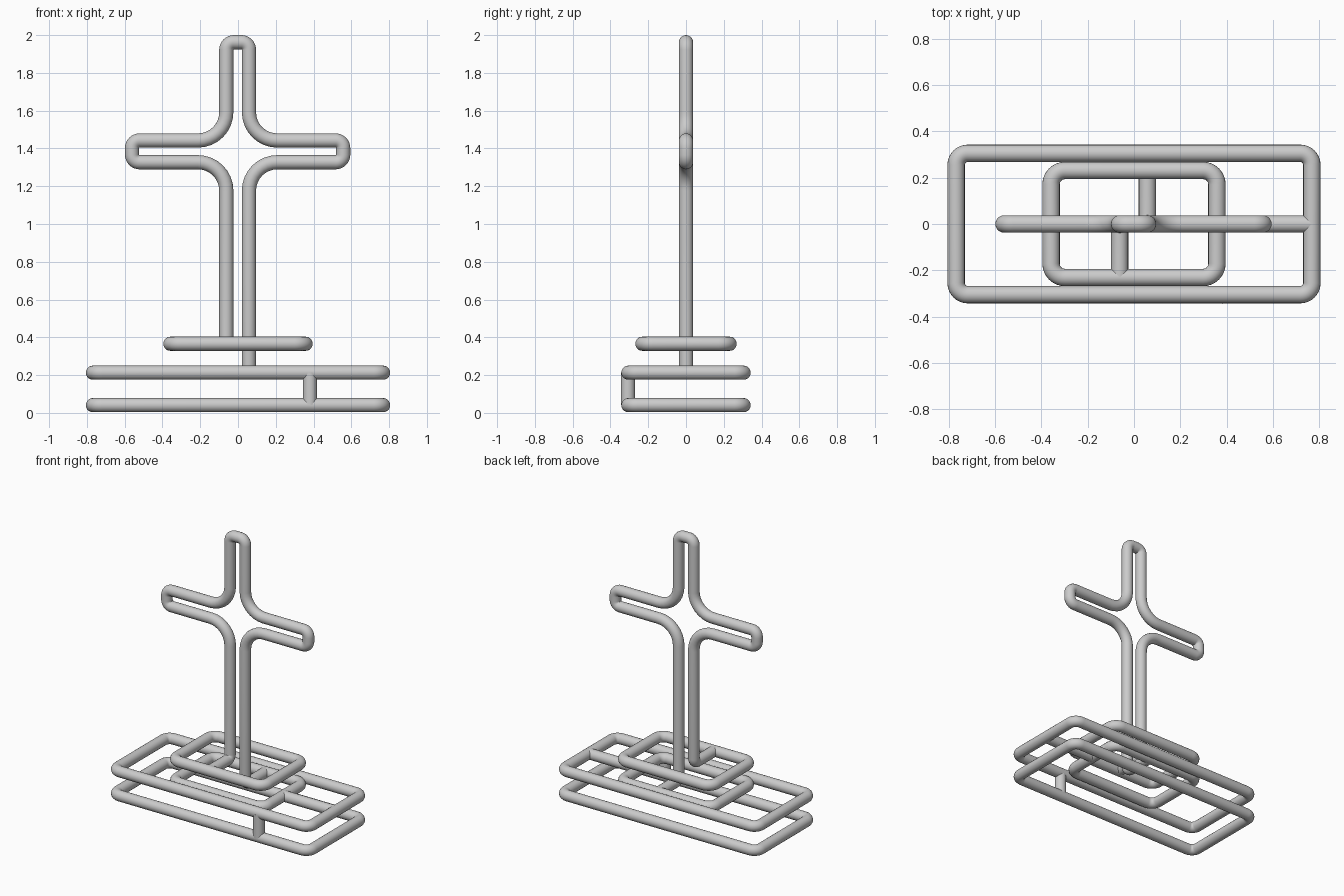
import bpy
from mathutils import Vector

if "Cube" in bpy.data.objects:
    bpy.data.objects.remove(bpy.data.objects["Cube"])

R = 0.0375  # rod radius


def fillet(points, closed, steps=8):
    """Round each corner; points are (x, y, z, corner_radius)."""
    out, n = [], len(points)
    for i, (x, y, z, r) in enumerate(points):
        p = Vector((x, y, z))
        if r == 0 or (not closed and i in (0, n - 1)):
            out.append(p)
            continue
        a = (Vector(points[i - 1][:3]) - p).normalized()
        b = (Vector(points[(i + 1) % n][:3]) - p).normalized()
        centre = p + (a + b) * r          # all corners are right angles
        for k in range(steps + 1):
            out.append(centre + (-b).slerp(-a, k / steps) * r)
    return out


def rod(name, points, closed=False):
    path = fillet(points, closed)
    cu = bpy.data.curves.new(name, 'CURVE')
    cu.dimensions = '3D'
    cu.bevel_depth = R
    cu.bevel_resolution = 8
    cu.use_fill_caps = not closed
    sp = cu.splines.new('POLY')
    sp.points.add(len(path) - 1)
    for pt, co in zip(sp.points, path):
        pt.co = (*co, 1)
    sp.use_cyclic_u = closed
    sp.use_smooth = True
    ob = bpy.data.objects.new(name, cu)
    bpy.context.collection.objects.link(ob)
    bpy.ops.object.select_all(action='DESELECT')
    ob.select_set(True)
    bpy.context.view_layer.objects.active = ob
    bpy.ops.object.convert(target='MESH')
    bpy.ops.object.shade_smooth_by_angle()


def ring(name, hx, hy, z, r):
    rod(name, [(-hx, -hy, z, r), (hx, -hy, z, r), (hx, hy, z, r), (-hx, hy, z, r)], True)


LOW, MID, TOP = 0.041, 0.213, 0.366

# stacked base rings
ring("base_ring_lower", 0.768, 0.305, LOW, 0.05)
ring("base_ring_upper", 0.768, 0.305, MID, 0.05)
ring("step_ring_lower", 0.358, 0.231, MID, 0.06)
ring("step_ring_upper", 0.358, 0.231, TOP, 0.06)

# links between the rings
rod("base_ring_post", [(0.381, -0.307, LOW, 0), (0.381, -0.307, MID, 0)])
rod("step_ring_link", [(0.358, 0, MID, 0), (0.768, 0, MID, 0)])

# cross outline bent from one continuous rod, with a foot at each end
xl, xr = -0.062, 0.058
zl, zh, zt = 1.327, 1.442, 1.9625
al, ar = -0.561, 0.557
e, c = 0.04, 0.15
rod("cross_outline", [
    (xl, -0.231, TOP, 0), (xl, 0, TOP, e),
    (xl, 0, zl, c), (al, 0, zl, e), (al, 0, zh, e), (xl, 0, zh, c),
    (xl, 0, zt, e), (xr, 0, zt, e),
    (xr, 0, zh, c), (ar, 0, zh, e), (ar, 0, zl, e), (xr, 0, zl, c),
    (xr, 0, MID, e), (xr, 0.231, MID, 0)])
